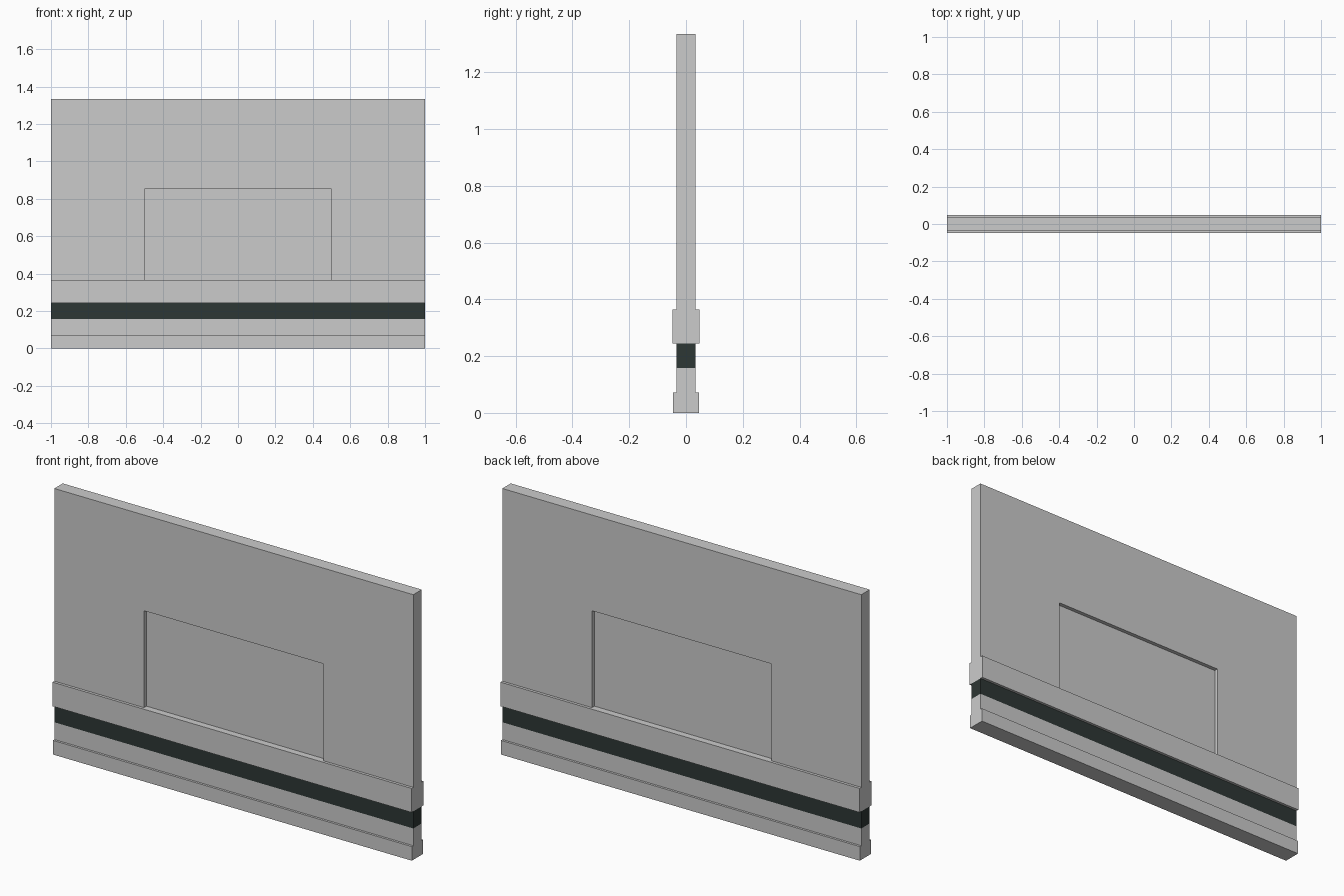
import bpy, bmesh

if "Cube" in bpy.data.objects:
    bpy.data.objects.remove(bpy.data.objects["Cube"])

W = 1.0           # half width
WALL = 0.0335     # half thickness of the wall
Z_RAIL, Z_TOP = 0.365, 1.335
OPEN_X, OPEN_Z = 0.5, 0.853


def extrude(name, profile, half, axis, mat=None):
    """Extrude a closed outline symmetrically along x (y,z outline) or y (x,z outline)."""
    bm = bmesh.new()
    to3d = (lambda a, b: (-half, a, b)) if axis == 'x' else (lambda a, b: (a, -half, b))
    face = bm.faces.new([bm.verts.new(to3d(a, b)) for a, b in profile])
    res = bmesh.ops.extrude_face_region(bm, geom=[face])
    verts = [g for g in res['geom'] if isinstance(g, bmesh.types.BMVert)]
    vec = (2 * half, 0, 0) if axis == 'x' else (0, 2 * half, 0)
    bmesh.ops.translate(bm, verts=verts, vec=vec)
    bmesh.ops.recalc_face_normals(bm, faces=bm.faces)
    me = bpy.data.meshes.new(name)
    bm.to_mesh(me)
    bm.free()
    ob = bpy.data.objects.new(name, me)
    bpy.context.collection.objects.link(ob)
    if mat:
        me.materials.append(mat)
    return ob


def rect(h, z0, z1):
    return [(-h, z0), (h, z0), (h, z1), (-h, z1)]


dark = bpy.data.materials.new("dark_green")
dark.diffuse_color = (0.027, 0.038, 0.035, 1)
dark.use_nodes = True
dark.node_tree.nodes["Principled BSDF"].inputs["Base Color"].default_value = dark.diffuse_color

# Skirting stepping back to the wall plane
half_side = [(0.045, 0), (0.045, 0.071), (WALL, 0.071), (WALL, 0.158)]
extrude("skirting", half_side + [(-y, z) for y, z in reversed(half_side)], W, 'x')

# Dark stripe, then the projecting rail
extrude("dark_stripe", rect(WALL, 0.158, 0.244), W, 'x', dark)
extrude("rail", rect(0.0475, 0.244, Z_RAIL), W, 'x')

# Upper wall with an opening, closed by a thinner panel recessed on both sides
half_front = [(OPEN_X, OPEN_Z), (OPEN_X, Z_RAIL), (W, Z_RAIL), (W, Z_TOP)]
extrude("upper_wall", half_front + [(-x, z) for x, z in reversed(half_front)], WALL, 'y')
extrude("recessed_panel", rect(OPEN_X, Z_RAIL, OPEN_Z), 0.0135, 'y')
